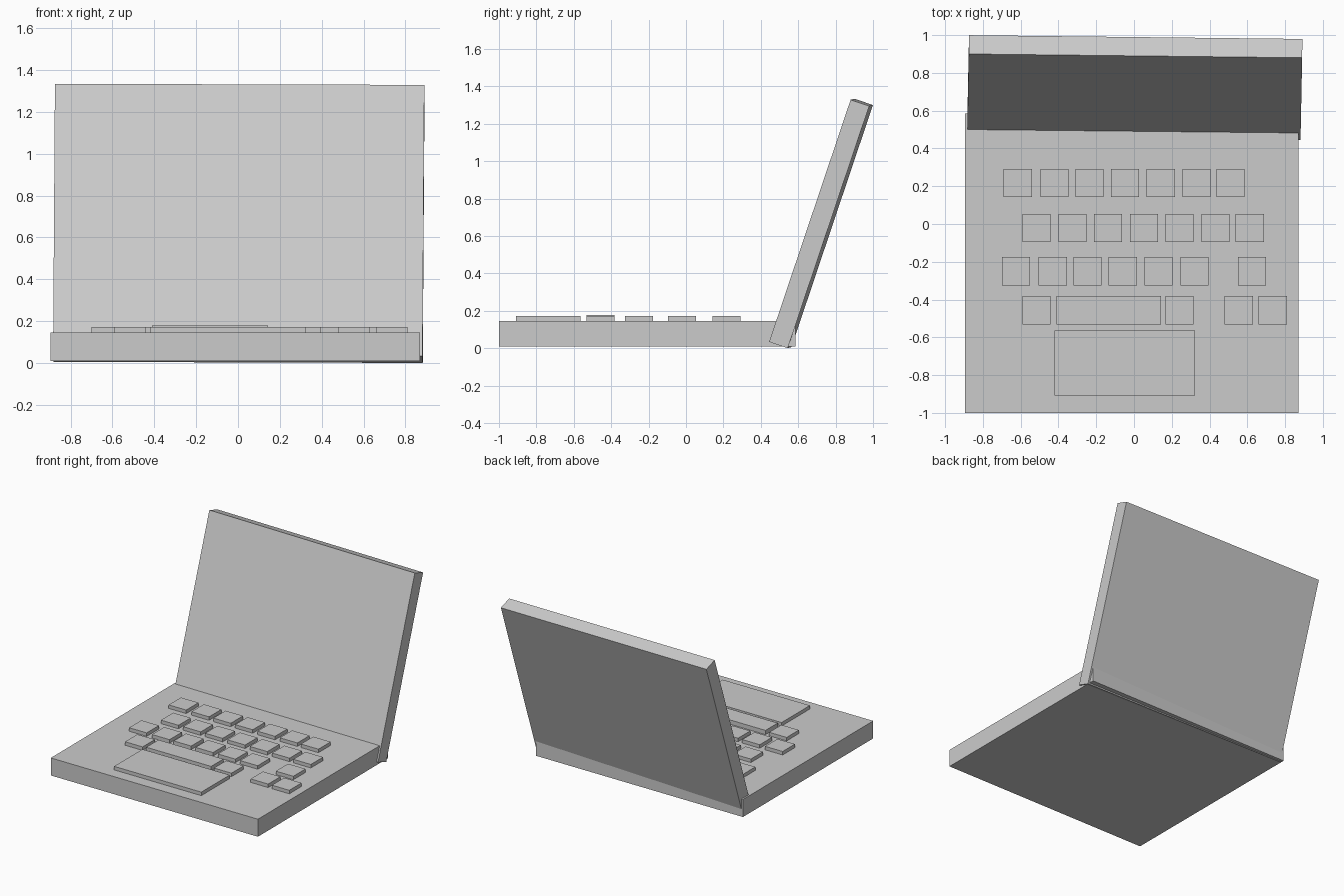
import bpy
from mathutils import Matrix, Vector

if "Cube" in bpy.data.objects:
    bpy.data.objects.remove(bpy.data.objects["Cube"])


def box(name, lo, hi):
    """Box between two opposite corners."""
    lo, hi = Vector(lo), Vector(hi)
    bpy.ops.mesh.primitive_cube_add(size=1)
    ob = bpy.context.object
    ob.name = name
    ob.data.transform(Matrix.Diagonal((*(hi - lo), 1)))
    ob.location = (lo + hi) / 2
    return ob


BASE_TOP = 0.145
KEY_TOP = 0.172
KEY = 0.149

# Keyboard base
box("base", (-0.895, -1.0, 0.01), (0.87, 0.585, BASE_TOP))

# Screen lid, leaning back and turned very slightly out of square
lid = box("screen_lid", (-0.8825, -0.0525, -0.683), (0.8825, 0.0525, 0.683))
x_axis = Vector((1, -0.0113, -0.003)).normalized()
z_axis = Vector((0.0064, 0.319, 0.948)).normalized()
y_axis = z_axis.cross(x_axis)
rot = Matrix((x_axis, y_axis, z_axis)).transposed()
lid.matrix_world = Matrix.Translation((0.004, 0.722, 0.667)) @ rot.to_4x4()

# Square keys: front edge of each row, then left edges of its keys
rows = [
    (0.142, (-0.69, -0.495, -0.31, -0.123, 0.067, 0.257, 0.437)),
    (-0.095, (-0.59, -0.40, -0.213, -0.022, 0.167, 0.357, 0.538)),
    (-0.325, (-0.70, -0.505, -0.32, -0.134, 0.056, 0.246, 0.55)),
    (-0.531, (-0.59, 0.167, 0.48, 0.66)),
]
for r, (y, lefts) in enumerate(rows, 1):
    for k, x in enumerate(lefts, 1):
        box(f"key_row{r}_{k}", (x, y, BASE_TOP - 0.005), (x + KEY, y + KEY, KEY_TOP))

# Space bar and trackpad
box("space_bar", (-0.41, -0.531, BASE_TOP - 0.005), (0.143, -0.382, 0.178))
box("trackpad", (-0.42, -0.908, BASE_TOP - 0.005), (0.323, -0.563, KEY_TOP))
